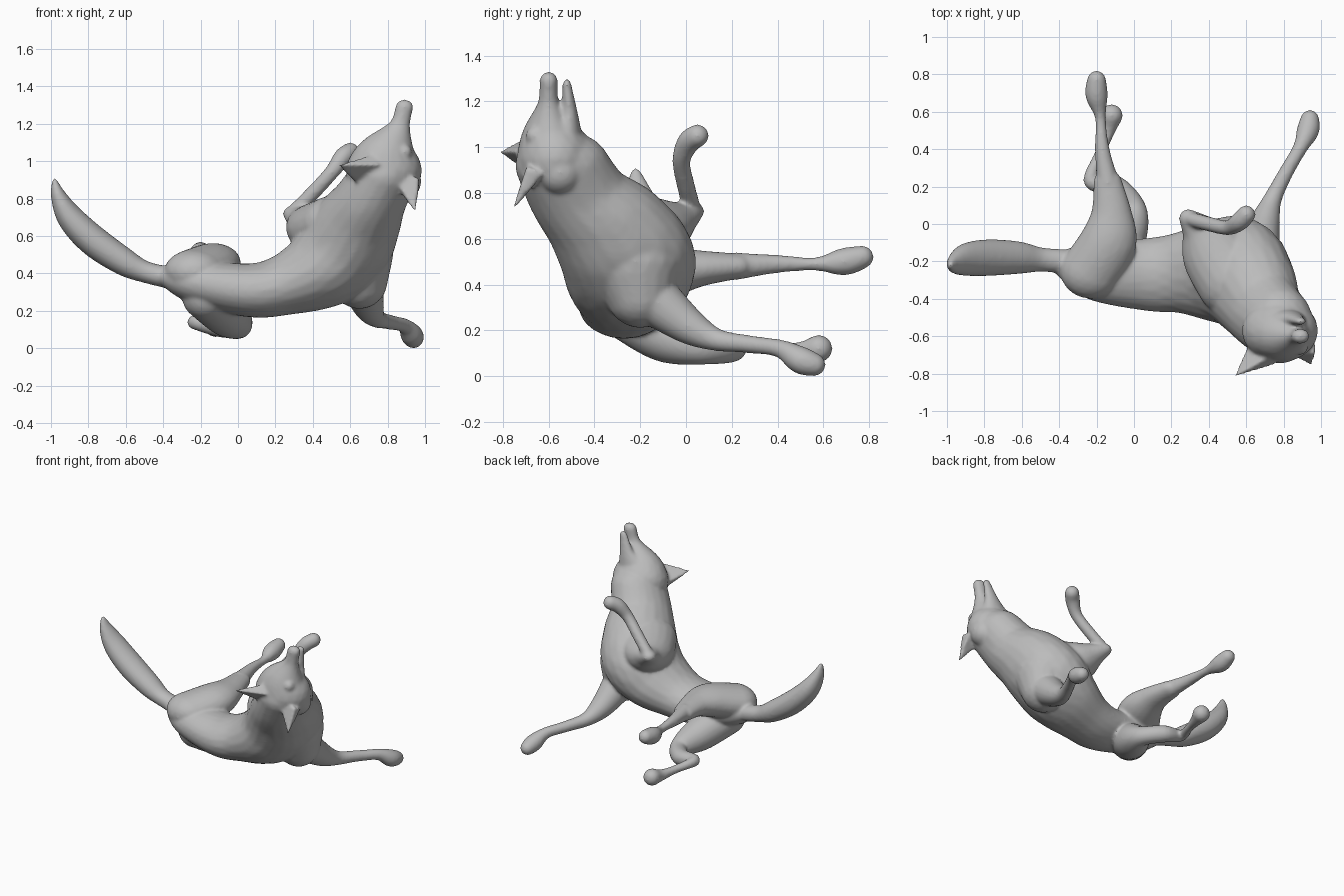
import bpy
import bmesh
from mathutils import Matrix, Vector

VOXEL_SIZE = .01
STEPS_BETWEEN_JOINTS = 9
ROUND = (1, 1, 1)

cube = bpy.data.objects.get("Cube")
if cube:
    bpy.data.objects.remove(cube, do_unlink=True)

fur = bpy.data.materials.new("plain grey")
fur.diffuse_color = (.5, .5, .5, 1)
fur.use_nodes = True
shader = next(node for node in fur.node_tree.nodes if node.type == "BSDF_PRINCIPLED")
shader.inputs["Base Color"].default_value = fur.diffuse_color
shader.inputs["Roughness"].default_value = .8


def blob(skin_mesh, shape, x, y, z, radius):
    """Add one ellipsoid, flattened along the axes by the shape."""
    size = Matrix.Diagonal((*(radius * factor for factor in shape), 1))
    bmesh.ops.create_icosphere(skin_mesh, subdivisions=3, radius=1,
                               matrix=Matrix.Translation((x, y, z)) @ size)


def spline(before, start, end, after, t):
    """Cubic Hermite interpolation of one channel between two joints."""
    bend = 2 * start - end * 5 / 2 + 0
    bend = before - start * 5 / 2 + 2 * end - after / 2
    twist = (after - before + 3 * (start - end)) / 2
    return start + t * ((end - before) / 2 + t * (bend + t * twist))


def limb(skin_mesh, shape=ROUND, **joints):
    """Sweep ellipsoids along a smooth path through joints given as x, y, z, radius."""
    keys = list(joints.values())
    padded = [keys[0], *keys, keys[-1]]
    for quad in zip(padded, padded[1:], padded[2:], padded[3:]):
        for step in range(STEPS_BETWEEN_JOINTS):
            t = step / STEPS_BETWEEN_JOINTS
            blob(skin_mesh, shape, *(spline(*channel, t) for channel in zip(*quad)))
    blob(skin_mesh, shape, *keys[-1])


def ear(skin_mesh, base, tip, across, thickness):
    """Flat pointed ear with a wide base, tapering to the tip."""
    base, tip, across = Vector(base), Vector(tip), Vector(across)
    normal = (tip - base).cross(across).normalized() * thickness
    corners = [skin_mesh.verts.new(base + side * across + face * normal)
               for side in (-1, 1) for face in (-1, 1)]
    corners.append(skin_mesh.verts.new(tip))
    bmesh.ops.convex_hull(skin_mesh, input=corners)


def torso(skin_mesh):
    limb(skin_mesh, shape=(1, 1.15, .85),
         rump=(-.36, -.22, .38, .07), pelvis=(-.2, -.25, .35, .14),
         waist=(.07, -.27, .31, .17), loin=(.26, -.26, .34, .19),
         belly=(.45, -.25, .42, .24), ribs=(.56, -.26, .53, .26),
         chest=(.63, -.34, .66, .24), nape=(.7, -.46, .78, .2),
         skull=(.78, -.54, .92, .18))
    # fullness of the ribs and breast on the low side
    limb(skin_mesh, ribs=(.62, -.22, .5, .21), breast=(.65, -.2, .36, .15))


def tail(skin_mesh):
    limb(skin_mesh, shape=(.8, 1.1, 1),
         root=(-.38, -.2, .38, .06), narrow=(-.5, -.19, .41, .06),
         brush=(-.62, -.18, .47, .08), middle=(-.78, -.18, .58, .09),
         taper=(-.9, -.19, .7, .08), point=(-.96, -.21, .81, .05),
         tip=(-.98, -.22, .89, .02))


def front_legs(skin_mesh):
    # right: broad shoulder, folded up beside the neck
    limb(skin_mesh, shape=(1, 1, .8),
         neck=(.53, -.3, .66, .2), shoulder=(.44, -.17, .64, .18),
         upper_arm=(.36, -.05, .68, .1), elbow=(.29, .03, .72, .05))
    limb(skin_mesh, elbow=(.29, .03, .72, .04), forearm=(.4, 0, .83, .04),
         wrist=(.5, -.02, .94, .04), paw=(.56, .01, 1.02, .05),
         toes=(.6, .05, 1.05, .05))
    # left: stretched out behind along the ground
    limb(skin_mesh, shoulder=(.67, -.12, .32, .11), upper_arm=(.7, .01, .22, .08),
         elbow=(.74, .13, .16, .05), forearm=(.81, .27, .14, .04),
         wrist=(.89, .41, .12, .04), paw=(.93, .5, .07, .06), toes=(.94, .56, .05, .05))


def hind_legs(skin_mesh):
    # upper leg held straight, with a broad flat thigh
    limb(skin_mesh, shape=(1.1, 1, .8),
         hip=(-.23, -.25, .41, .15), thigh=(-.14, -.1, .45, .14),
         knee=(-.12, .05, .47, .1), calf=(-.14, .22, .48, .07))
    limb(skin_mesh, calf=(-.14, .22, .48, .06), shin=(-.17, .4, .49, .04),
         ankle=(-.18, .57, .49, .03), foot=(-.2, .69, .5, .06), toes=(-.2, .77, .52, .05))
    # lower leg folded at the knee and hock
    limb(skin_mesh, hip=(-.17, -.25, .28, .13), thigh=(-.06, -.09, .18, .12),
         knee=(0, .07, .12, .07), shin=(-.1, .2, .12, .06),
         hock=(-.23, .23, .14, .04), ankle=(-.18, .38, .12, .03),
         foot=(-.14, .5, .11, .04), toes=(-.12, .58, .12, .06))


def head(skin_mesh):
    # skull and upper muzzle
    limb(skin_mesh, shape=(1.2, 1, 1),
         skull=(.78, -.57, .95, .17), brow=(.79, -.59, 1.03, .13),
         muzzle=(.86, -.6, 1.18, .05), nose=(.89, -.6, 1.29, .04))
    # lower jaw, held slightly open
    limb(skin_mesh, shape=(1.5, 1, 1.5),
         throat=(.81, -.53, 1.02, .08), jaw=(.85, -.51, 1.13, .04),
         chin=(.89, -.52, 1.27, .02))
    # brow ridges and cheeks
    for x in (.75, .89):
        blob(skin_mesh, ROUND, x, -.66, 1.05, .04)
    for x in (.7, .88):
        blob(skin_mesh, ROUND, x, -.55, .89, .1)
    # ears swept back from the crown
    ear(skin_mesh, base=(.69, -.68, .95), tip=(.53, -.82, .98),
        across=(.05, -.05, .06), thickness=.04)
    ear(skin_mesh, base=(.9, -.66, .9), tip=(.95, -.76, .72),
        across=(.07, 0, 0), thickness=.04)


# Fuse all parts into one smooth skin
skin_mesh = bmesh.new()
for add_part in (torso, tail, front_legs, hind_legs, head):
    add_part(skin_mesh)
mesh = bpy.data.meshes.new("reclining_animal")
skin_mesh.to_mesh(mesh)
skin_mesh.free()
mesh.materials.append(fur)
animal = bpy.data.objects.new("reclining_animal", mesh)
bpy.context.collection.objects.link(animal)

fuse = animal.modifiers.new("fused skin", "REMESH")
fuse.mode = "VOXEL"
fuse.voxel_size = VOXEL_SIZE
fuse.use_smooth_shade = True
soften = animal.modifiers.new("soften joins", "SMOOTH")
soften.factor = .5
soften.iterations = 9
